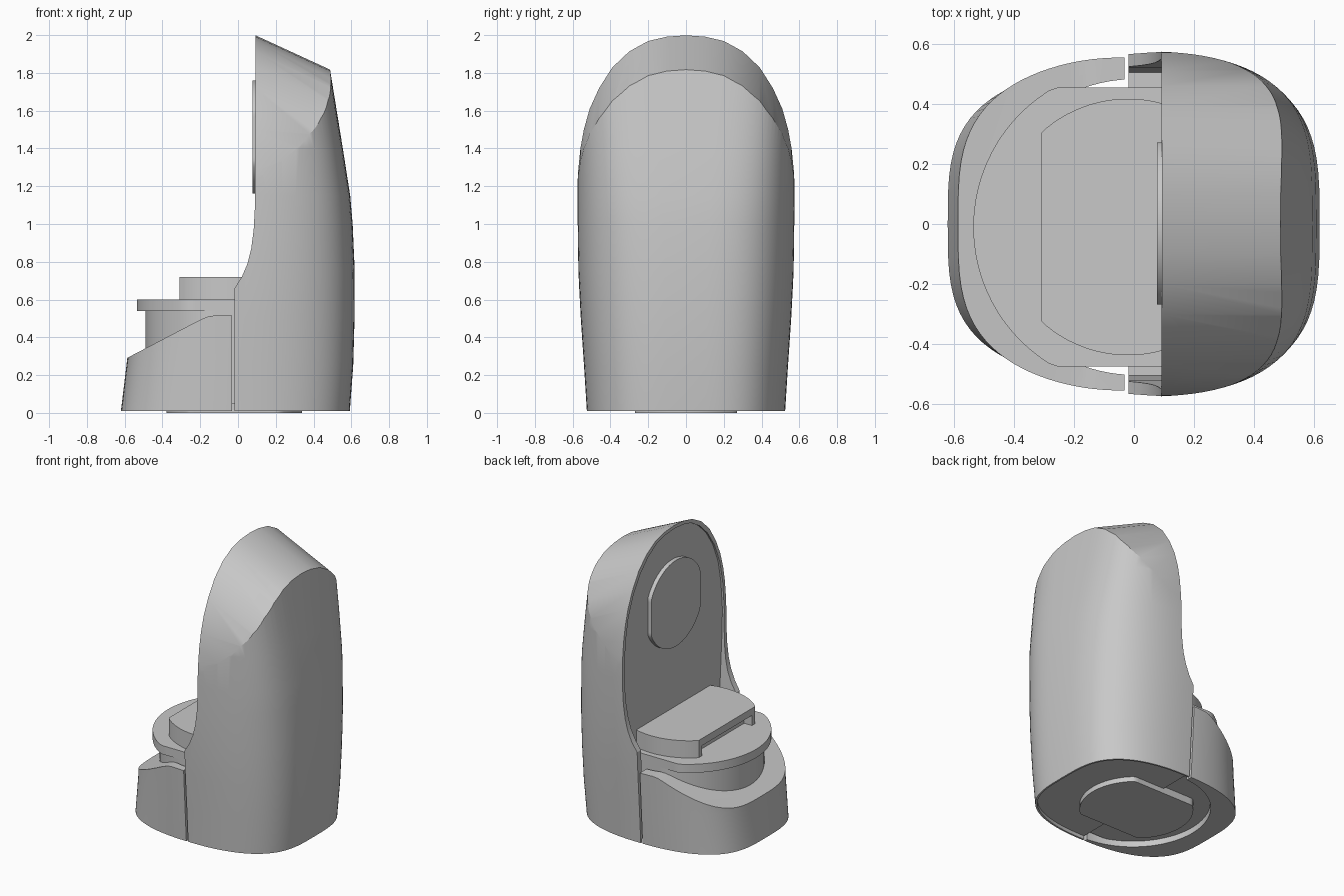
import bpy
import bmesh
from math import cos, sin, pi, copysign, radians

if "Cube" in bpy.data.objects:
    bpy.data.objects.remove(bpy.data.objects["Cube"])

grey = bpy.data.materials.new("plain_grey")
grey.use_nodes = True
colour = (0.58, 0.58, 0.58, 1)
grey.diffuse_color = colour
grey.node_tree.nodes["Principled BSDF"].inputs["Base Color"].default_value = colour


def loft(name, rings):
    """Skin a stack of equal-length point loops and cap both ends."""
    bm = bmesh.new()
    loops = [[bm.verts.new(p) for p in ring] for ring in rings]
    n = len(loops[0])
    for lo, hi in zip(loops, loops[1:]):
        for i in range(n):
            j = (i + 1) % n
            bm.faces.new((lo[i], lo[j], hi[j], hi[i]))
    bm.faces.new(loops[0][::-1])
    bm.faces.new(loops[-1])
    bmesh.ops.recalc_face_normals(bm, faces=bm.faces)
    mesh = bpy.data.meshes.new(name)
    bm.to_mesh(mesh)
    bm.free()
    mesh.materials.append(grey)
    ob = bpy.data.objects.new(name, mesh)
    bpy.context.collection.objects.link(ob)
    return ob


def prism(name, pts, axis, a, b, shear=0.0, pivot=0.0):
    """Extrude a 2D profile along an axis; shear lowers z along x."""
    place = {"x": lambda u, v, t: (t, u, v - shear * (t - pivot)),
             "y": lambda u, v, t: (u, t, v),
             "z": lambda u, v, t: (u, v, t)}[axis]
    return loft(name, [[place(u, v, t) for u, v in pts] for t in (a, b)])


def round_plate(r, cx=0, cy=0, x=(-9, 9), y=(-9, 9), n=96):
    """Circle outline with flats where it passes the given limits."""
    pts = []
    for i in range(n):
        t = 2 * pi * (i + 0.5) / n
        p = (min(max(cx + r * cos(t), x[0]), x[1]),
             min(max(cy + r * sin(t), y[0]), y[1]))
        if not pts or p != pts[-1]:
            pts.append(p)
    return pts


def cut(ob, tool, operation="DIFFERENCE"):
    mod = ob.modifiers.new("cut", "BOOLEAN")
    mod.operation, mod.solver, mod.object = operation, "EXACT", tool
    bpy.context.view_layer.objects.active = ob
    bpy.ops.object.modifier_apply(modifier=mod.name)
    bpy.data.objects.remove(tool)


def hull(name, sections, n=96):
    """Rounded-square column, squarer towards the top;
    sections are (z, x min, x max, half depth)."""
    rings = []
    for z, x0, x1, hy in sections:
        grow = min(max(z - 0.9, 0), 0.9)
        px, py = 2.3 + 0.6 * grow, 3.4 + 1.2 * grow
        ring = []
        for i in range(n):
            c, s = cos(2 * pi * i / n), sin(2 * pi * i / n)
            ring.append(((x1 if c > 0 else -x0) * copysign(abs(c) ** (2 / px), c),
                         hy * copysign(abs(s) ** (2 / py), s), z))
        rings.append(ring)
    return loft(name, rings)


def arch(half):
    return half + [(-y, z) for y, z in reversed(half) if y > 0]


# Tall rear housing
housing = hull("rear_housing", [
    (0.01, -0.6, 0.592, 0.525), (0.25, -0.6, 0.61, 0.54), (0.5, -0.6, 0.617, 0.557),
    (0.75, -0.6, 0.618, 0.57), (1.0, -0.6, 0.607, 0.575), (1.15, -0.6, 0.594, 0.575),
    (1.4, -0.6, 0.555, 0.575), (1.82, -0.6, 0.487, 0.575), (2.2, -0.6, 0.425, 0.575)])

# Sloping arched roof
roof = arch([(0.62, -2), (0.6, 0.9), (0.578, 1.15), (0.571, 1.28), (0.559, 1.4),
             (0.541, 1.5), (0.51, 1.61), (0.46, 1.72), (0.39, 1.83), (0.3, 1.915),
             (0.2, 1.97), (0.1, 1.993), (0, 2)])
cut(housing, prism("roof_tool", roof, "x", -0.9, 0.9, 0.46, 0.09), "INTERSECT")

# Curved leading edge of the housing
edge = [(-1, -1), (-0.018, -1), (-0.018, 0.66), (0.02, 0.72), (0.05, 0.79),
        (0.07, 0.87), (0.083, 0.97), (0.09, 1.1), (0.094, 2.5), (-1, 2.5)]
cut(housing, prism("edge_tool", edge, "y", -1, 1))

# Shallow arched recess that leaves a thin rim and two cheeks
recess = arch([(0.505, 0.06), (0.52, 0.6), (0.545, 1.0), (0.552, 1.2), (0.535, 1.4),
               (0.505, 1.55), (0.447, 1.69), (0.37, 1.805), (0.285, 1.887),
               (0.19, 1.945), (0.1, 1.968), (0, 1.976)])
cut(housing, prism("recess_tool", recess, "x", -0.5, 0.105))

# Sunken floor under the housing
cut(housing, hull("floor_tool", [(-0.1, -0.59, 0.58, 0.513), (0.035, -0.59, 0.58, 0.513)]))

# Low front base with a sloping top and a round well
base = hull("front_base", [(0.01, -0.62, 0.6, 0.525), (0.29, -0.586, 0.6, 0.542),
                           (0.6, -0.565, 0.6, 0.56)])
slope = [(-0.9, -1), (-0.032, -1), (-0.032, 0.515), (-0.13, 0.515), (-0.165, 0.508),
         (-0.21, 0.488), (-0.585, 0.292), (-0.9, 0.13)]
cut(base, prism("slope_tool", slope, "y", -1, 1), "INTERSECT")
cut(base, prism("well_tool", round_plate(0.492, 0, -0.01), "z", -1, 1))

# Turntable: drum, overhanging disc and raised platform
flats = (-0.475, 0.455)
drum = prism("turntable_drum", round_plate(0.49, 0, -0.01, (-9, 0.11), flats), "z", 0.05, 0.54)
disc = prism("turntable_disc", round_plate(0.535, 0, -0.01, (-9, 0.11), flats), "z", 0.54, 0.6)
platform = prism("platform", round_plate(0.427, -0.02, -0.01, (-0.31, 0.11)), "z", 0.6, 0.72)
notch = [(-0.4, -0.285), (-0.25, -0.285), (-0.25, 0.265), (-0.4, 0.265)]
cut(platform, prism("notch_tool", notch, "z", 0.5, 0.67))

# Flat-sided plates on the wall and underneath
badge = prism("wall_plate", round_plate(0.3, 0, 1.46, (-0.268, 0.272)), "x", 0.077, 0.11)
foot = prism("foot_plate", round_plate(0.36, -0.02, 0, y=(-0.27, 0.27)), "z", 0, 0.06)

# Smooth shading with sharp edges kept
bpy.ops.object.select_all(action="DESELECT")
for ob in (housing, base, drum, disc, platform, badge, foot):
    ob.select_set(True)
    bpy.context.view_layer.objects.active = ob
bpy.ops.object.shade_smooth_by_angle(angle=radians(28))
